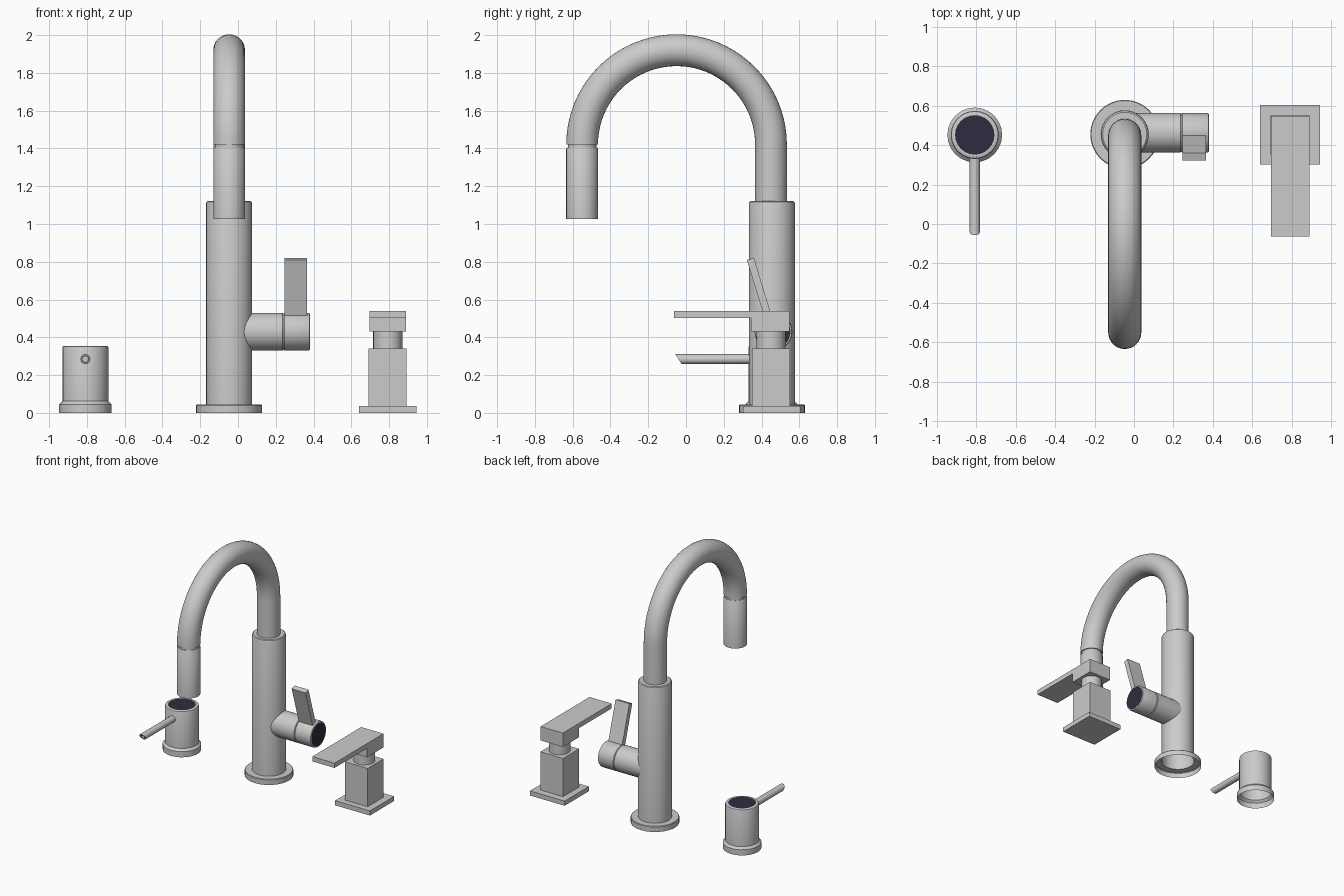
import bpy, bmesh, math
from mathutils import Matrix, Vector

if "Cube" in bpy.data.objects:
    bpy.data.objects.remove(bpy.data.objects["Cube"])

dark = bpy.data.materials.new("dark_cap")
dark.diffuse_color = (0.028, 0.024, 0.05, 1)
dark.use_nodes = True
dark.node_tree.nodes["Principled BSDF"].inputs["Base Color"].default_value = dark.diffuse_color


def finish(bm, name, smooth=True, mat=None):
    me = bpy.data.meshes.new(name)
    bm.to_mesh(me)
    bm.free()
    ob = bpy.data.objects.new(name, me)
    bpy.context.collection.objects.link(ob)
    if mat:
        me.materials.append(mat)
    if smooth:
        bpy.ops.object.select_all(action='DESELECT')
        ob.select_set(True)
        bpy.context.view_layer.objects.active = ob
        bpy.ops.object.shade_smooth_by_angle(angle=math.radians(35))
    return ob


def skin(name, rings, cap_start=False, cap_end=False, mat=None):
    """Bridge a list of point rings into a surface."""
    bm = bmesh.new()
    vs = [[bm.verts.new(p) for p in r] for r in rings]
    n = len(vs[0])
    for a, b in zip(vs, vs[1:]):
        for j in range(n):
            k = (j + 1) % n
            bm.faces.new((a[j], a[k], b[k], b[j]))
    if cap_start:
        bm.faces.new(vs[0][::-1])
    if cap_end:
        bm.faces.new(vs[-1])
    return finish(bm, name, True, mat)


def lathe(name, profile, origin, n=32, rot=Matrix(), **kw):
    """Turn (radius, height) points around a local z axis."""
    m = Matrix.Translation(origin) @ rot
    ang = [2 * math.pi * j / n for j in range(n)]
    rings = [[m @ Vector((r * math.cos(a), r * math.sin(a), h)) for a in ang]
             for r, h in profile]
    return skin(name, rings, **kw)


def box(name, lo, hi, rot=None):
    lo, hi = Vector(lo), Vector(hi)
    bm = bmesh.new()
    bmesh.ops.create_cube(bm, size=1)
    bmesh.ops.scale(bm, vec=hi - lo, verts=bm.verts)
    if rot:
        bmesh.ops.transform(bm, matrix=rot, verts=bm.verts)
    bmesh.ops.translate(bm, vec=(lo + hi) / 2, verts=bm.verts)
    return finish(bm, name, False)


# Central column with flange, open underneath
CX, CY = -0.047, 0.455
lathe("faucet_column", [(0.175, 0), (0.175, 0.04), (0.171, 0.045), (0.122, 0.045),
                        (0.122, 1.108), (0.119, 1.117), (0.112, 1.122), (0.08, 1.122)],
      (CX, CY, 0))

# Gooseneck spout
R, SR, SY, SZ, N = 0.5, 0.084, -0.05, 1.42, 32
path = [(0, 1.10 - SZ)] + [(math.pi * i / 40, 0) for i in range(41)]
rings = []
for t, dz in path:
    c = Vector((CX, SY + R * math.cos(t), SZ + R * math.sin(t) + dz))
    nrm = Vector((0, math.cos(t), math.sin(t)))
    rings.append([c + SR * (math.cos(a) * Vector((1, 0, 0)) + math.sin(a) * nrm)
                  for a in (2 * math.pi * j / N for j in range(N))])
skin("spout", rings, cap_end=True)

# Spray head with a narrow groove above it
lathe("spray_groove", [(0.076, 1.39), (0.076, 1.425)], (CX, SY - R, 0))
lathe("spray_head", [(0.084, 1.027), (0.084, 1.398), (0.08, 1.404), (0.07, 1.404)],
      (CX, SY - R, 0), cap_start=True, cap_end=True)

# Side valve, seam, turning end and dark cap, along x
to_x = Matrix.Rotation(math.pi / 2, 4, 'Y')
VO = (0, 0.463, 0.43)
lathe("valve_stub", [(0.1, 0), (0.1, 0.236), (0.097, 0.239), (0.09, 0.239)], VO, rot=to_x)
lathe("valve_knob", [(0.09, 0.236), (0.097, 0.242), (0.1, 0.245), (0.1, 0.372),
                     (0.097, 0.379), (0.09, 0.381)], VO, rot=to_x)
lathe("valve_cap", [(0.09, 0.375), (0.09, 0.381)], VO, rot=to_x, cap_end=True, mat=dark)

# Leaning lever on the valve
box("valve_lever", (0.245, 0.367, 0.51), (0.366, 0.406, 0.822),
    Matrix.Rotation(math.radians(17), 4, 'X'))

# Round handle on the left, open underneath
HX, HY = -0.808, 0.452
lathe("round_handle_body", [(0.139, 0), (0.139, 0.045), (0.122, 0.062), (0.122, 0.345),
                            (0.119, 0.352), (0.114, 0.355), (0.1, 0.355)],
      (HX, HY, 0), n=24)
lathe("round_handle_cap", [(0.1, 0.345), (0.1, 0.355)], (HX, HY, 0), n=24,
      cap_end=True, mat=dark)


# Rod lever with a slanted, hollow tip
def rod_ring(r, y, slant):
    return [(HX + r * math.cos(a), y - slant * r * math.sin(a), 0.285 + r * math.sin(a))
            for a in (2 * math.pi * j / 16 for j in range(16))]


skin("round_handle_lever", [rod_ring(0.026, 0.36, 0), rod_ring(0.026, -0.04, 0.65),
                            rod_ring(0.015, -0.04, 0.65), rod_ring(0.015, -0.01, 0)],
     cap_end=True)

# Square handle on the right
box("square_handle_plate", (0.64, 0.302, 0), (0.945, 0.605, 0.037))
box("square_handle_block", (0.692, 0.35, 0.037), (0.891, 0.55, 0.34))
lathe("square_handle_neck", [(0.077, 0.335), (0.077, 0.435)], (0.793, 0.45, 0))
box("square_handle_head", (0.695, 0.345, 0.43), (0.89, 0.549, 0.502))
box("square_handle_lever", (0.695, -0.063, 0.502), (0.89, 0.549, 0.54))
